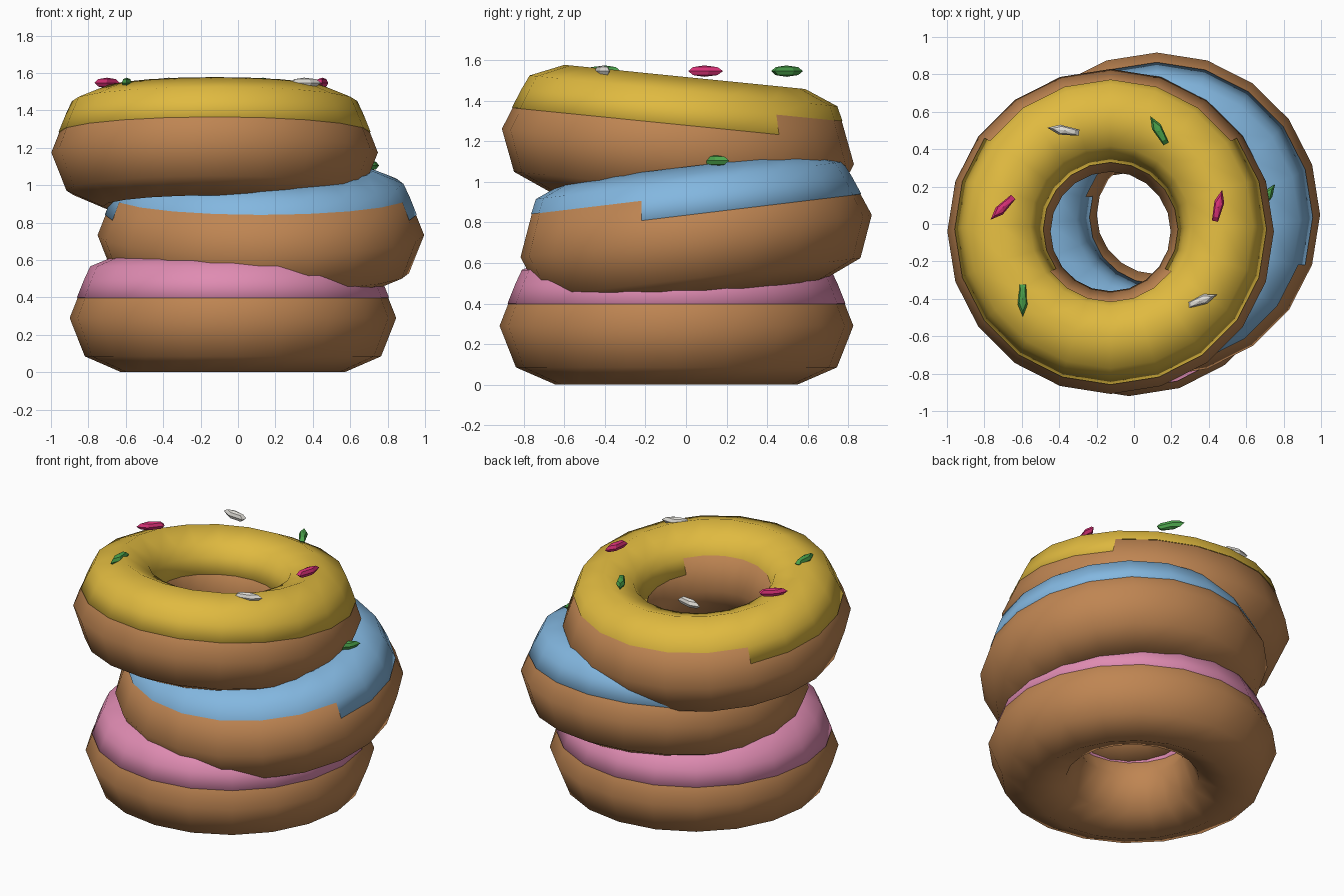
import bpy, bmesh, math
from mathutils import Matrix, Vector

if "Cube" in bpy.data.objects:
    bpy.data.objects.remove(bpy.data.objects["Cube"])


def material(name, rgb):
    m = bpy.data.materials.new(name)
    m.diffuse_color = (*rgb, 1)
    m.use_nodes = True
    m.node_tree.nodes["Principled BSDF"].inputs["Base Color"].default_value = m.diffuse_color
    return m


DOUGH = material("dough brown", (0.52, 0.235, 0.085))
PINK = material("icing pink", (0.74, 0.26, 0.445))
BLUE = material("icing blue", (0.227, 0.474, 0.745))
YELLOW = material("icing yellow", (0.745, 0.491, 0.051))
MAGENTA = material("sprinkle magenta", (0.68, 0.03, 0.18))
GREEN = material("sprinkle green", (0.07, 0.36, 0.07))
WHITE = material("sprinkle white", (0.75, 0.73, 0.68))

SEG, RING = 20, 0.597


def revolve(name, profile, mat, loc, tilt, closed, keep=None):
    """Sweep a (outward, height) profile round the ring."""
    bm = bmesh.new()
    rows = []
    for i in range(SEG):
        a = 2 * math.pi * i / SEG
        rows.append([bm.verts.new(((RING + u) * math.cos(a),
                                   (RING + u) * math.sin(a), h)) for u, h in profile])
    n = len(profile)
    for i in range(SEG):
        mid = 2 * math.pi * (i + 0.5) / SEG
        p, q = rows[i], rows[(i + 1) % SEG]
        for j in range(n if closed else n - 1):
            if keep and not keep(mid, j):
                continue
            k = (j + 1) % n
            f = bm.faces.new((p[j], q[j], q[k], p[k]))
            f.smooth = True
    bmesh.ops.delete(bm, geom=[v for v in bm.verts if not v.link_faces], context='VERTS')
    me = bpy.data.meshes.new(name)
    bm.to_mesh(me)
    bm.free()
    me.materials.append(mat)
    ob = bpy.data.objects.new(name, me)
    ob.location = loc
    ob.rotation_euler = (tilt, 0, 0)
    bpy.context.collection.objects.link(ob)


# Cross-sections: octagonal dough, icing cap resting on its upper half
dough_profile = [(0.276 * math.cos(k * math.pi / 4), 0.29 * math.sin(k * math.pi / 4))
                 for k in range(8)]
half = [(0.2, 0.09), (0.237, 0.11), (0.199, 0.205), (0.166, 0.276)]
icing_profile = half + [(0, 0.345)] + [(-u, h) for u, h in reversed(half)]


def donut(name, mat, loc, tilt):
    revolve(name + "_dough", dough_profile, DOUGH, loc, tilt, True)

    # The icing rim is cut short where the tilt turns it downwards
    def keep(a, j):
        lean = math.sin(a) * math.sin(tilt)
        if j < 2:
            return lean > -0.05
        if j > 5:
            return lean < 0.05
        return True
    revolve(name + "_icing", icing_profile, mat, loc, tilt, False, keep)


donut("bottom_donut", PINK, (-0.027, -0.047, 0.29), 0)
donut("middle_donut", BLUE, (0.122, 0.05, 0.733), 0.12)
donut("top_donut", YELLOW, (-0.125, -0.04, 1.175), -0.1)

# Sprinkles: stretched five-sided beads (x, y, z, heading, colour)
sprinkles = [
    (-0.37, 0.50, 1.547, 171, WHITE),
    (0.134, 0.495, 1.547, 120, GREEN),
    (-0.70, 0.09, 1.547, 225, MAGENTA),
    (0.45, 0.09, 1.547, 77, MAGENTA),
    (0.355, -0.41, 1.547, 20, WHITE),
    (-0.595, -0.40, 1.547, 270, GREEN),
    (0.70, 0.135, 1.105, 55, GREEN),
]
for i, (x, y, z, heading, mat) in enumerate(sprinkles):
    bm = bmesh.new()
    bmesh.ops.create_uvsphere(bm, u_segments=5, v_segments=4, radius=1)
    # turn one corner of the equator to +x so it becomes the tip
    tip = max((v for v in bm.verts if abs(v.co.z) < 0.01), key=lambda v: v.co.x)
    turn = Matrix.Rotation(-math.atan2(tip.co.y, tip.co.x), 4, 'Z')
    bmesh.ops.transform(bm, matrix=turn, verts=bm.verts)
    bmesh.ops.scale(bm, vec=Vector((0.095, 0.028, 0.028)), verts=bm.verts)
    me = bpy.data.meshes.new("sprinkle")
    bm.to_mesh(me)
    bm.free()
    me.materials.append(mat)
    ob = bpy.data.objects.new("sprinkle_%d" % (i + 1), me)
    ob.location = (x, y, z)
    ob.rotation_euler = (0, 0, math.radians(heading))
    bpy.context.collection.objects.link(ob)
